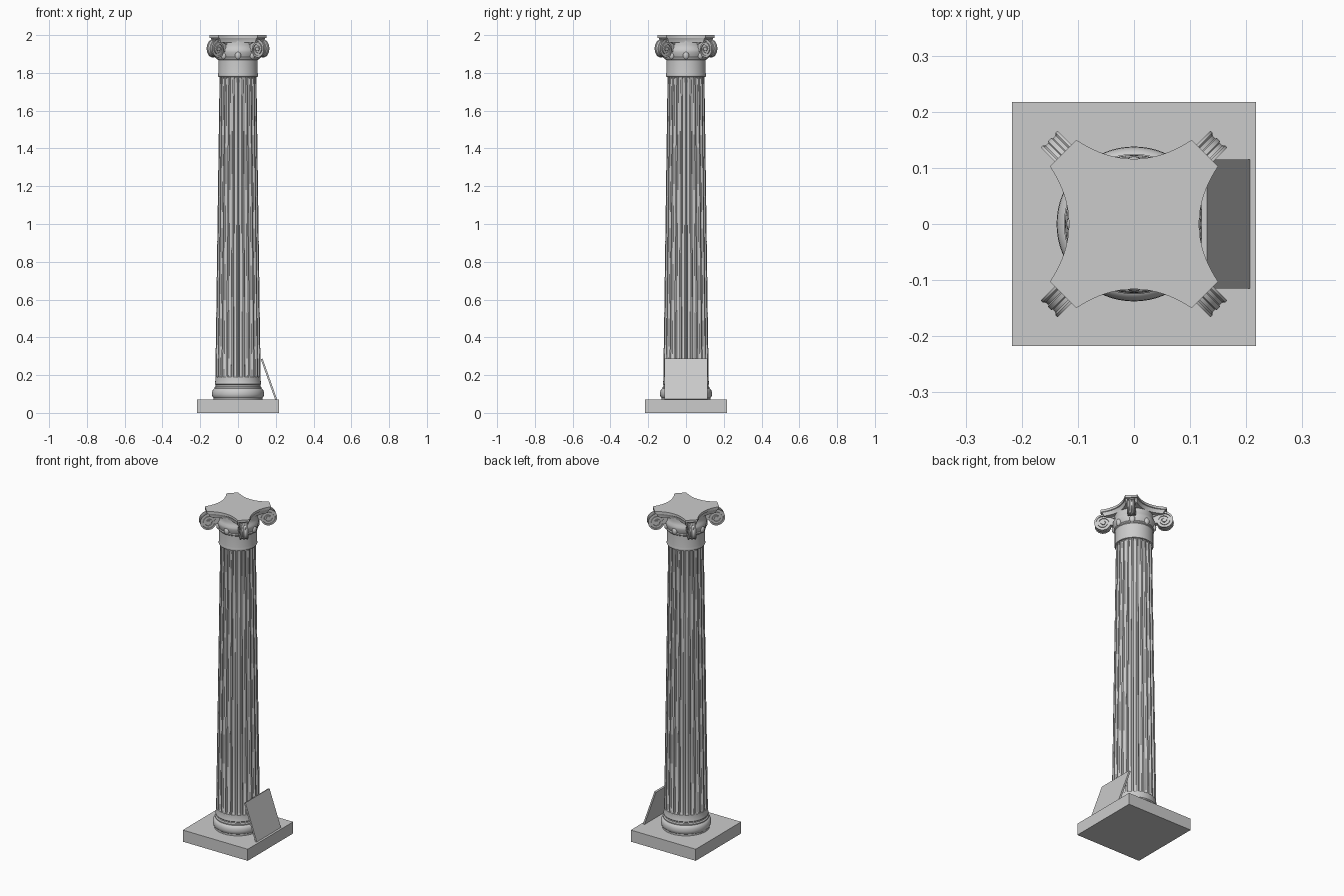
import bpy, bmesh, math
from mathutils import Matrix

if "Cube" in bpy.data.objects:
    bpy.data.objects.remove(bpy.data.objects["Cube"])


def make(name, bm, angle=35):
    bmesh.ops.recalc_face_normals(bm, faces=bm.faces[:])
    me = bpy.data.meshes.new(name)
    bm.to_mesh(me)
    bm.free()
    ob = bpy.data.objects.new(name, me)
    bpy.context.collection.objects.link(ob)
    bpy.ops.object.select_all(action='DESELECT')
    ob.select_set(True)
    bpy.context.view_layer.objects.active = ob
    if angle:
        bpy.ops.object.shade_smooth_by_angle(angle=math.radians(angle))
    return ob


def loft(bm, rings):
    """Skin a list of closed point loops and cap both ends."""
    loops = [[bm.verts.new(p) for p in ring] for ring in rings]
    n = len(loops[0])
    for a, b in zip(loops, loops[1:]):
        for i in range(n):
            j = (i + 1) % n
            bm.faces.new((a[i], a[j], b[j], b[i]))
    bm.faces.new(loops[0][::-1])
    bm.faces.new(loops[-1])


def circle(r, z, n=64):
    return [(r * math.cos(2 * math.pi * i / n), r * math.sin(2 * math.pi * i / n), z)
            for i in range(n)]


def lathe(name, profile):
    bm = bmesh.new()
    loft(bm, [circle(r, z) for r, z in profile])
    return make(name, bm)


def box(name, size, matrix):
    bm = bmesh.new()
    bmesh.ops.create_cube(bm, size=1, matrix=matrix @ Matrix.Diagonal((*size, 1)))
    return make(name, bm, 0)


# Square plinth
box("plinth", (0.434, 0.434, 0.07), Matrix.Translation((0, 0, 0.035)))

# Moulded round base
lathe("base_moulding", [
    (0.130, 0.068), (0.130, 0.080), (0.135, 0.085), (0.138, 0.098), (0.137, 0.112),
    (0.133, 0.122), (0.127, 0.129), (0.125, 0.130), (0.125, 0.136), (0.119, 0.141),
    (0.118, 0.147), (0.123, 0.152), (0.122, 0.160), (0.1205, 0.165), (0.120, 0.190)])

# Fluted, tapering shaft; the flutes fade out at each end
FLUTES, STEPS = 24, 8
Z0, Z1 = 0.185, 1.79


def flute_ring(z, depth):
    r = 0.120 + (0.0975 - 0.120) * (z - Z0) / (Z1 - Z0)
    ring = []
    for i in range(FLUTES * STEPS):
        u = (i % STEPS) / STEPS
        v = (u - 0.5) / 0.375
        cut = depth * math.sqrt(max(0, 1 - v * v)) if abs(v) < 0.99 else 0
        a = 2 * math.pi * i / (FLUTES * STEPS)
        ring.append(((r - cut) * math.cos(a), (r - cut) * math.sin(a), z))
    return ring


bm = bmesh.new()
levels = [(Z0, 0), (0.188, 0), (0.192, 0.006), (0.202, 0.0105), (0.6, 0.0105), (1.0, 0.010),
          (1.4, 0.0095), (1.765, 0.009), (1.775, 0.006), (1.78, 0), (Z1, 0)]
loft(bm, [flute_ring(z, d) for z, d in levels])
make("fluted_shaft", bm, 30)

# Necking and bell of the capital
lathe("capital_neck", [
    (0.097, 1.778), (0.104, 1.780), (0.106, 1.785), (0.105, 1.792), (0.104, 1.800),
    (0.104, 1.868), (0.108, 1.872), (0.109, 1.878), (0.106, 1.884), (0.110, 1.895),
    (0.114, 1.910), (0.114, 1.922), (0.108, 1.932), (0.105, 1.950), (0.106, 1.975)])

# Ring of egg ornaments
bm = bmesh.new()
for k in range(8):
    m = (Matrix.Rotation(k * math.pi / 4, 4, 'Z') @ Matrix.Translation((0.108, 0, 1.892))
         @ Matrix.Diagonal((0.7, 0.9, 1.15, 1)))
    bmesh.ops.create_uvsphere(bm, u_segments=16, v_segments=10, radius=0.018, matrix=m)
make("egg_ornaments", bm)


# Abacus with four concave sides and clipped corners
def abacus_ring(s, z):
    side = []
    for i in range(17):
        x = 0.103 - 0.206 * i / 16
        side.append((x, 0.116 + 0.034 * (x / 0.103) ** 2))
    ring = []
    for k in range(4):
        c, sn = round(math.cos(k * math.pi / 2)), round(math.sin(k * math.pi / 2))
        ring += [(s * (x * c - y * sn), s * (x * sn + y * c), z) for x, y in side]
    return ring


bm = bmesh.new()
loft(bm, [abacus_ring(s, z) for s, z in
          [(0.90, 1.962), (0.91, 1.970), (0.94, 1.979), (0.96, 1.984), (1.0, 1.986), (1.0, 2.0)]])
make("abacus", bm)

# Corner volutes: an arm that rises out of the bell and curls into a spiral
CD, CZ, R = 0.165, 1.926, 0.053
path = [(0.06, 1.940), (0.09, 1.954), (0.12, 1.968), (0.145, 1.976)]
N = 80
for i in range(N + 1):
    t = i / N
    a = math.pi / 2 - t * 2.3 * 2 * math.pi
    r = R * (1 - t) + 0.013 * t
    path.append((CD + r * math.cos(a), CZ + r * math.sin(a)))
# across-width offset and inset of the channelled outer face
SECTION = [(-0.021, 0), (-0.016, 0), (-0.013, 0.003), (-0.006, 0.004), (-0.004, 0.001),
           (0.004, 0.001), (0.006, 0.004), (0.013, 0.003), (0.016, 0), (0.021, 0)]


def volute(name, angle):
    bm = bmesh.new()
    rings = []
    for i, (d, z) in enumerate(path):
        p, q = path[max(i - 1, 0)], path[min(i + 1, len(path) - 1)]
        td, tz = q[0] - p[0], q[1] - p[1]
        length = math.hypot(td, tz)
        nd, nz = -tz / length, td / length
        thick = 0.010 - 0.004 * i / len(path)
        pts = SECTION + [(0.021, thick), (-0.021, thick)]
        rings.append([(d - nd * h, w, z - nz * h) for w, h in pts])
    loft(bm, rings)
    turn = Matrix.Translation((CD, 0, CZ)) @ Matrix.Rotation(math.pi / 2, 4, 'X')
    # recessed web and raised eye
    for rad, depth in ((0.041, 0.031), (0.011, 0.045)):
        bmesh.ops.create_cone(bm, cap_ends=True, segments=32, radius1=rad, radius2=rad,
                              depth=depth, matrix=turn)
    # web behind the arm, tying the scroll to the bell
    web = [(0.06, 1.938), (0.12, 1.965), (0.16, 1.972), (0.15, 1.92), (0.06, 1.90)]
    loft(bm, [[(d, w, z) for d, z in web] for w in (-0.015, 0.015)])
    make(name, bm).rotation_euler.z = angle


for k, name in enumerate(("back_right", "back_left", "front_left", "front_right")):
    volute("volute_" + name, math.pi / 4 + k * math.pi / 2)

# Flat tablet leaning against the shaft
lean = math.atan2(0.077, 0.217)
box("leaning_tablet", (0.010, 0.23, 0.229),
    Matrix.Translation((0.1635, 0, 0.1785)) @ Matrix.Rotation(-lean, 4, 'Y'))
